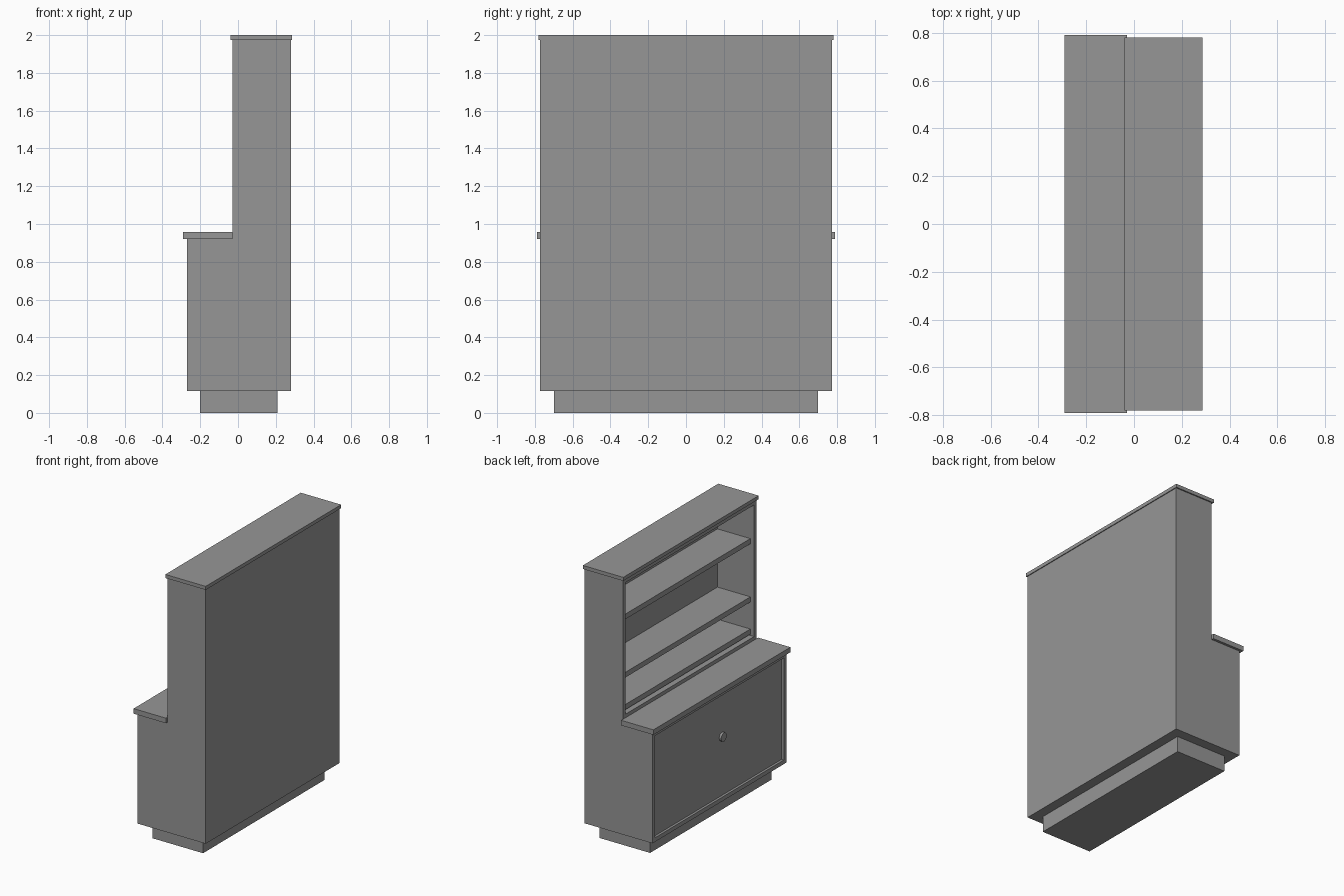
import bpy, bmesh
from math import pi
from mathutils import Matrix

cube = bpy.data.objects.get("Cube")
if cube:
    bpy.data.objects.remove(cube)

grey = bpy.data.materials.new("plain grey")
grey.use_nodes = True
colour = (0.305, 0.305, 0.305, 1)
grey.diffuse_color = colour
grey.node_tree.nodes["Principled BSDF"].inputs["Base Color"].default_value = colour


def finish(name, bm):
    bmesh.ops.recalc_face_normals(bm, faces=bm.faces)
    mesh = bpy.data.meshes.new(name)
    bm.to_mesh(mesh)
    bm.free()
    mesh.materials.append(grey)
    obj = bpy.data.objects.new(name, mesh)
    bpy.context.collection.objects.link(obj)
    return obj


def board(name, x0, x1, half_width, z0, z1):
    """Box spanning x0..x1 and z0..z1, symmetric across y."""
    bm = bmesh.new()
    size = Matrix.Diagonal((x1 - x0, 2 * half_width, z1 - z0, 1))
    place = Matrix.Translation(((x0 + x1) / 2, 0, (z0 + z1) / 2))
    bmesh.ops.create_cube(bm, size=1, matrix=place @ size)
    return finish(name, bm)


# Main planes of the carcass
front, upper_front, back = -0.27, -0.03, 0.28
base, counter_z, counter_top, top = 0.116, 0.92, 0.957, 1.974
outer, inner, panel = 0.772, 0.743, 0.03
back_inner = 0.266

# Stepped side panels
profile = [(front, base), (back, base), (back, top),
           (upper_front, top), (upper_front, counter_z), (front, counter_z)]
for name, y in (("right_end_panel", -outer), ("left_end_panel", inner)):
    bm = bmesh.new()
    face = bm.faces.new([bm.verts.new((x, y, z)) for x, z in profile])
    swept = bmesh.ops.extrude_face_region(bm, geom=[face])
    verts = [v for v in swept["geom"] if isinstance(v, bmesh.types.BMVert)]
    bmesh.ops.translate(bm, verts=verts, vec=(0, outer - inner, 0))
    finish(name, bm)

# Plinth, back and horizontal carcass boards
board("plinth", -0.2, 0.208, 0.7, 0, base)
board("back_panel", back_inner, back, inner, base, top)
board("bottom_board", front, back_inner, inner, base, base + panel)
board("counter_rail", front, upper_front, inner, counter_z - panel, counter_z)
board("upper_floor", upper_front, back_inner, inner, counter_z, 0.983)
board("upper_ceiling", upper_front, back_inner, inner, top - panel, top)

# Overhanging tops
board("counter_top", -0.29, upper_front, 0.79, counter_z, counter_top)
board("cornice", -0.04, 0.286, 0.781, top, 2)

# Recessed shelves
for i, z in enumerate((1.03, 1.265, 1.69)):
    board(f"shelf_{i + 1}", 0, back_inner, inner, z - 0.038, z)

# Recessed door with a round pull
board("door", front + 0.018, front + 0.04, inner, base + panel, counter_z - panel)
bm = bmesh.new()
place = Matrix.Translation((front + 0.011, -0.055, 0.575)) @ Matrix.Rotation(pi / 2, 4, 'Y')
bmesh.ops.create_cone(bm, cap_ends=True, segments=16, radius1=0.032, radius2=0.032,
                      depth=0.018, matrix=place)
finish("door_pull", bm)
